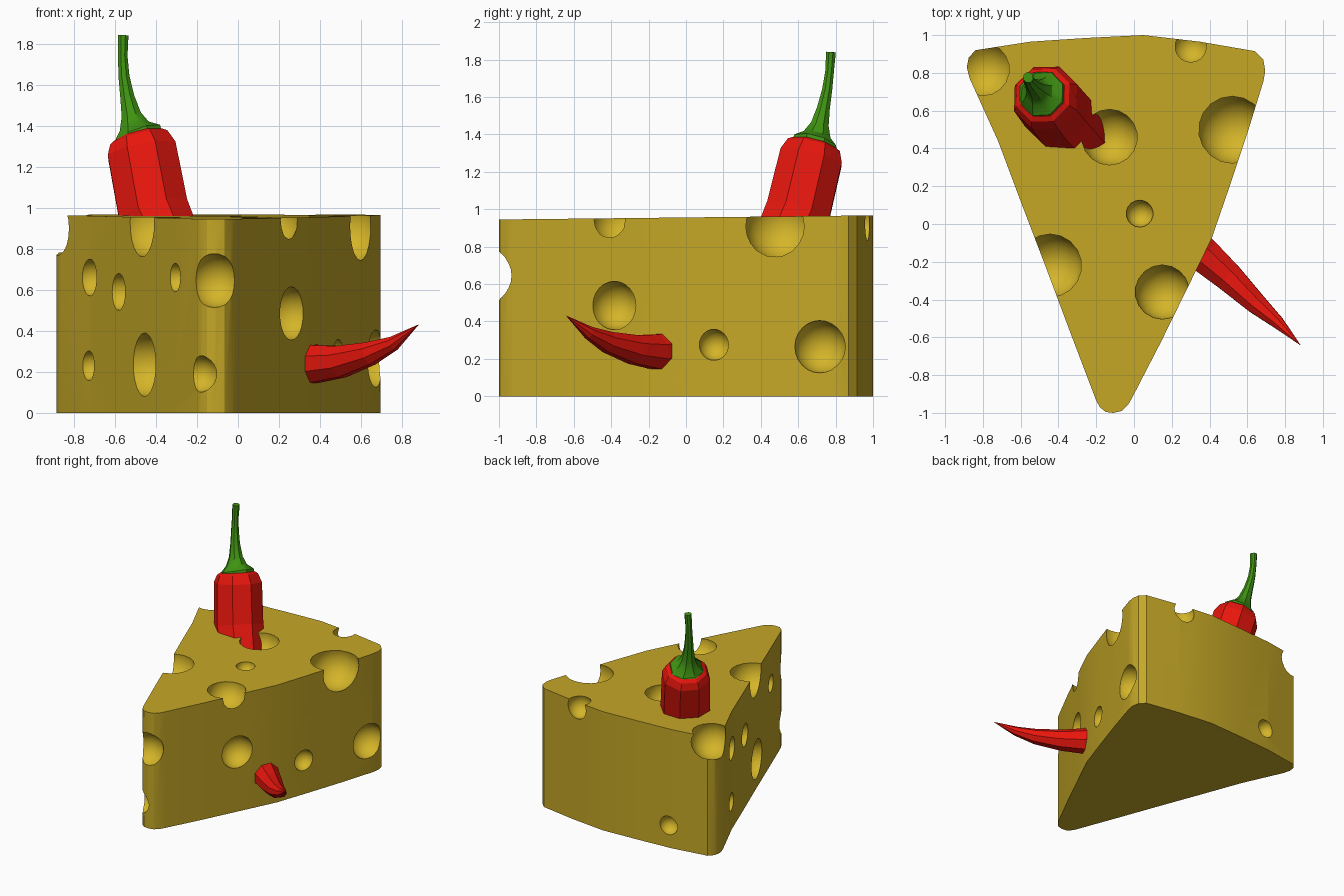
import bpy, bmesh, math
from mathutils import Vector

if "Cube" in bpy.data.objects:
    bpy.data.objects.remove(bpy.data.objects["Cube"])


def material(name, rgb):
    m = bpy.data.materials.new(name)
    m.diffuse_color = (*rgb, 1)
    m.use_nodes = True
    m.node_tree.nodes["Principled BSDF"].inputs["Base Color"].default_value = m.diffuse_color
    return m


RIND = material("cheese", (0.56, 0.39, 0.02))
HOLE = material("cheese_hole", (0.66, 0.46, 0.022))
RED = material("pepper_red", (0.80, 0.008, 0.004))
GREEN = material("stem_green", (0.05, 0.29, 0.006))


def make_object(name, bm, mats):
    bmesh.ops.recalc_face_normals(bm, faces=bm.faces)
    me = bpy.data.meshes.new(name)
    bm.to_mesh(me)
    bm.free()
    for m in mats:
        me.materials.append(m)
    ob = bpy.data.objects.new(name, me)
    bpy.context.collection.objects.link(ob)
    return ob


def activate(ob):
    bpy.ops.object.select_all(action='DESELECT')
    ob.select_set(True)
    bpy.context.view_layer.objects.active = ob


def loft(name, stations, mat, sides=8):
    """Tube through (x, y, z, radius) stations, rings square to the path."""
    bm = bmesh.new()
    pts = [Vector(s[:3]) for s in stations]
    rings = []
    ref = Vector((1, 1, 0)).normalized()
    for i, s in enumerate(stations):
        t = (pts[min(i + 1, len(pts) - 1)] - pts[max(i - 1, 0)]).normalized()
        u = (ref - t * ref.dot(t)).normalized()
        ref = u
        v = t.cross(u)
        ring = []
        for k in range(sides):
            a = 2 * math.pi * (k + 0.5) / sides
            ring.append(bm.verts.new(pts[i] + (u * math.cos(a) + v * math.sin(a)) * s[3]))
        rings.append(ring)
    for r0, r1 in zip(rings, rings[1:]):
        for k in range(sides):
            j = (k + 1) % sides
            bm.faces.new((r0[k], r0[j], r1[j], r1[k]))
    bm.faces.new(rings[0])
    bm.faces.new(rings[-1])
    return make_object(name, bm, [mat])


# Cheese wedge: rounded triangular outline with a bowed back
outline = [(-0.11, -1.0), (-0.065, -0.99), (-0.03, -0.955), (-0.01, -0.92),
           (0.14, -0.63), (0.28, -0.345), (0.41, -0.08), (0.51, 0.21), (0.60, 0.48),
           (0.685, 0.755), (0.695, 0.81), (0.685, 0.87), (0.64, 0.915),
           (0.35, 0.965), (0.05, 1.0), (-0.25, 0.985), (-0.55, 0.965),
           (-0.84, 0.92), (-0.875, 0.88), (-0.885, 0.83), (-0.87, 0.77),
           (-0.72, 0.44), (-0.60, 0.12), (-0.47, -0.22), (-0.335, -0.58),
           (-0.20, -0.935), (-0.18, -0.97), (-0.15, -0.995)]
bm = bmesh.new()
low = [bm.verts.new((x, y, 0)) for x, y in outline]
top = [bm.verts.new((x, y, 0.956 + 0.011 * y)) for x, y in outline]
bm.faces.new(low)
bm.faces.new(top)
for i in range(len(low)):
    j = (i + 1) % len(low)
    bm.faces.new((low[i], low[j], top[j], top[i]))
cheese = make_object("cheese_wedge", bm, [RIND, HOLE])

# Round holes: x, y, z, radius
holes = [(-0.80, 0.82, 0.90, 0.155), (0.30, 0.94, 0.92, 0.095),
         (0.52, 0.50, 0.91, 0.185), (-0.13, 0.46, 0.94, 0.15),
         (0.03, 0.055, 0.95, 0.072), (-0.445, -0.22, 0.93, 0.17),
         (0.15, -0.36, 0.94, 0.145), (-0.115, -1.02, 0.645, 0.133)]
holes += [(x, -0.95 + 2.65 * (-0.2 - x), z, r) for x, z, r in
          ((-0.725, 0.66, 0.09), (-0.585, 0.59, 0.09), (-0.31, 0.66, 0.07),
           (-0.46, 0.235, 0.155), (-0.73, 0.23, 0.072), (-0.19, 0.19, 0.09))]
holes += [(0.255, -0.38, 0.485, 0.13), (0.485, 0.15, 0.275, 0.083),
          (0.67, 0.715, 0.265, 0.14), (-0.52, 0.965, 0.18, 0.075)]
bm = bmesh.new()
for x, y, z, r in holes:
    new = bmesh.ops.create_uvsphere(bm, u_segments=18, v_segments=12, radius=r)["verts"]
    bmesh.ops.translate(bm, verts=new, vec=(x, y, z))
for f in bm.faces:
    f.material_index = 1
cutter = make_object("hole_cutter", bm, [RIND, HOLE])
cutter.hide_render = True

activate(cheese)
mod = cheese.modifiers.new("holes", 'BOOLEAN')
mod.operation = 'DIFFERENCE'
mod.solver = 'EXACT'
mod.object = cutter
bpy.ops.object.modifier_apply(modifier=mod.name)
bpy.data.objects.remove(cutter)
bpy.ops.object.shade_smooth_by_angle(angle=math.radians(32))

# Red pepper: enters the top, bends inside, leaves through the right side
loft("pepper_body", [
    (-0.486, 0.686, 1.345, 0.13), (-0.482, 0.682, 1.33, 0.155), (-0.468, 0.668, 1.275, 0.182),
    (-0.41, 0.595, 0.97, 0.187), (-0.28, 0.46, 0.68, 0.17), (-0.05, 0.23, 0.40, 0.145),
    (0.20, -0.02, 0.265, 0.12), (0.37, -0.165, 0.238, 0.10), (0.50, -0.28, 0.25, 0.083),
    (0.645, -0.42, 0.29, 0.060), (0.76, -0.52, 0.34, 0.036), (0.88, -0.64, 0.43, 0.001)], RED)

# Green stem flaring into the cap
stem = loft("pepper_stem", [
    (-0.485, 0.685, 1.335, 0.13), (-0.488, 0.688, 1.355, 0.125), (-0.505, 0.70, 1.39, 0.080),
    (-0.52, 0.715, 1.45, 0.052), (-0.54, 0.735, 1.54, 0.037), (-0.556, 0.755, 1.64, 0.029),
    (-0.562, 0.768, 1.74, 0.025), (-0.56, 0.775, 1.84, 0.028)], GREEN)
activate(stem)
bpy.ops.object.shade_smooth_by_angle(angle=math.radians(30))
